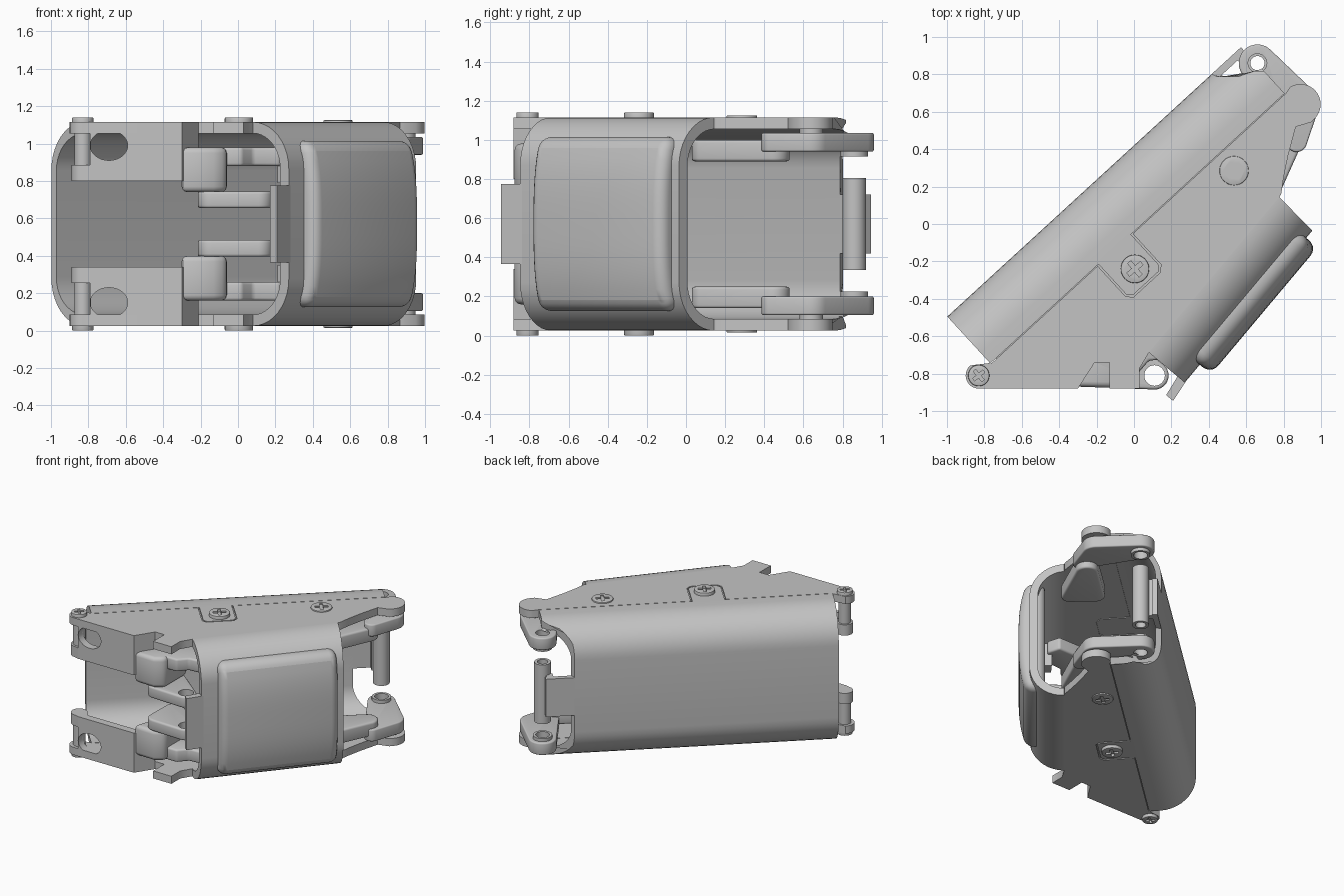
import bpy, bmesh, math
from mathutils import Vector
from mathutils.geometry import convex_hull_2d

if "Cube" in bpy.data.objects:
    bpy.data.objects.remove(bpy.data.objects["Cube"])

ZC, H, T = 0.57, 0.545, 0.06          # centre height, half height, wall thickness
grey = bpy.data.materials.new("plain_grey")
grey.diffuse_color = (0.55, 0.55, 0.55, 1)
grey.use_nodes = True
grey.node_tree.nodes["Principled BSDF"].inputs["Base Color"].default_value = grey.diffuse_color


def W(u, v):   # back shell axes
    return (0.737 * u + 0.676 * v, 0.676 * u - 0.737 * v)


def E(e, m):   # pad shell axes
    return (0.643 * e + 0.766 * m, 0.766 * e - 0.643 * m)


def arc(c, r, a0=0, a1=360, n=32):
    full = abs(a1 - a0) == 360
    k = n if full else n + 1
    return [(c[0] + r * math.cos(math.radians(a0 + (a1 - a0) * i / n)),
             c[1] + r * math.sin(math.radians(a0 + (a1 - a0) * i / n))) for i in range(k)]


def hull(*circles):
    pts = [Vector(p) for x, y, r in circles for p in arc((x, y), r)]
    return [tuple(pts[i]) for i in convex_hull_2d(pts)]


def loft(name, ring_a, ring_b):
    bm = bmesh.new()
    a = [bm.verts.new(p) for p in ring_a]
    b = [bm.verts.new(p) for p in ring_b]
    n = len(a)
    for i in range(n):
        bm.faces.new((a[i], a[(i + 1) % n], b[(i + 1) % n], b[i]))
    bm.faces.new(a[::-1])
    bm.faces.new(b)
    bmesh.ops.recalc_face_normals(bm, faces=bm.faces)
    me = bpy.data.meshes.new(name)
    bm.to_mesh(me)
    bm.free()
    ob = bpy.data.objects.new(name, me)
    ob.location.z = ZC
    bpy.context.collection.objects.link(ob)
    me.materials.append(grey)
    return ob


def finish(ob, bevel=0, cutters=(), mirror=False, seg=3):
    if bevel:
        m = ob.modifiers.new("bevel", 'BEVEL')
        m.width, m.segments, m.limit_method = bevel, seg, 'ANGLE'
        m.angle_limit = math.radians(40)
    for c in cutters:
        m = ob.modifiers.new("cut", 'BOOLEAN')
        m.operation, m.object, m.solver = 'DIFFERENCE', c, 'EXACT'
    if mirror:
        m = ob.modifiers.new("mirror", 'MIRROR')
        m.use_axis = (False, False, True)
        m.use_mirror_merge = False
    bpy.context.view_layer.update()
    bpy.ops.object.select_all(action='DESELECT')
    ob.select_set(True)
    bpy.context.view_layer.objects.active = ob
    for m in list(ob.modifiers):
        bpy.ops.object.modifier_apply(modifier=m.name)
    bpy.ops.object.shade_smooth_by_angle(angle=math.radians(35))
    for c in cutters:
        bpy.data.objects.remove(c)
    return ob


def raw(name, pts, z0, z1):
    return loft(name, [(x, y, z0) for x, y in pts], [(x, y, z1) for x, y in pts])


def prism(name, pts, z0, z1, mirror=True, bevel=0, holes=()):
    cut = [raw("hole_cutter", arc((x, y), r), -1, 1) for x, y, r in holes]
    return finish(raw(name, pts, z0, z1), bevel, cut, mirror)


def u_profile(r, flat, wall, n=10):
    """Closed U section as (depth, z) pairs, outer skin then inner skin."""
    def skin(t, w):
        q = [(flat, H - t)]
        q += [(r - (r - w) * math.sin(math.pi / 2 * i / n),
               H - r + (r - t) * math.cos(math.pi / 2 * i / n)) for i in range(n + 1)]
        return q + [(a, -z) for a, z in q[::-1]]
    return skin(0, 0) + skin(T, wall)[::-1]


def shell_end(a):   # scooped upper end of the back shell
    table = [(0, .85), (.03, .86), (.12, .96), (.155, 1.065), (1, 1.065)]
    for (a0, u0), (a1, u1) in zip(table, table[1:]):
        if a <= a1:
            return u0 + (u1 - u0) * (a - a0) / (a1 - a0)
    return 1.065


# back shell with its screw tab, end tongue and hollow hinge barrel
prof = u_profile(0.26, 0.34, 0.04)
finish(loft("back_shell", [(*W(-1.07, -.31 + a), z) for a, z in prof],
            [(*W(shell_end(a), -.31 + a), z) for a, z in prof]))
prism("screw_tab", [W(-.285, .02), W(-.285, .25), W(-.26, .276), W(-.075, .276),
                    W(-.05, .25), W(-.05, .02)], H - T, H)
prism("end_tongue", [W(.84, -.31), W(1.06, -.31), W(1.06, -.27), W(.84, -.27)], -.15, .15, False)
prism("barrel_web", [W(1.0, -.28), W(1.05, -.28), W(1.05, -.22), W(1.0, -.22)], -.15, .15, False)
prism("hinge_barrel", arc((.66, .86), .06), -.235, .235, False, holes=[(.66, .86, .038)])

# front shell: pad side wall, lower tab and flat side plates
prof = u_profile(0.25, 0.252, T)
finish(loft("front_shell", [(*E(-.475, .753 - a), z) for a, z in prof],
            [(*E(.585 + .1 * a, .753 - a), z) for a, z in prof]))
prism("lower_tab", [E(-.59, .72), E(-.59, .768), E(-.46, .753), E(-.46, .70)], -.205, .205, False)
side = [W(-1.06, .034), W(-.295, .034), W(-.295, .256), W(-.265, .286), W(-.07, .286),
        W(-.04, .256), W(-.04, .034), W(1.07, .034)]
side += arc((.89, .64), .108, 120, -35, 16)
side += [(.95, .545), (.865, .52), (.825, .37), (.8, .25), (.787, .16), E(.61, .503), E(-.475, .503)]
side += [(.055, -.73), (.03, -.77), (.03, -.88), (-.13, -.88), (-.13, -.74), (-.21, -.74),
         (-.3, -.88), (-.83, -.88)]
side += arc((-.83, -.81), .07, 260, 130, 10)
prism("side_plate", side, H - T, H)
# floor of the seam groove, inside the plate thickness
prism("seam_floor", [W(-1.03, .0), W(-1.03, .07), W(-.33, .07), W(-.33, .32), W(0, .32),
                     W(0, .07), W(1.04, .07), W(1.04, .0)], H - T + .005, H - .015)

# soft domed pad
arch = [(-.445, .64)]
for i in range(17):
    t = i / 8 - 1
    arch.append((.445 * t, .832 - .055 * abs(t) ** 3))
arch.append((.445, .64))
finish(loft("pad", [(*E(-.35, m), z) for z, m in arch],
            [(*E(.535, m), z) for z, m in arch]), bevel=.06, seg=5)

# lower flange walls with an oval opening, and their slanted ends
wall = raw("flange_wall", [(-.79, -.88), (-.3, -.88), (-.27, -.82), (-.79, -.82)], .23, H - .01)
oval = [(-.69 + x, .42 + z * .8) for x, z in arc((0, 0), .1)]
oval_cut = loft("oval_cutter", [(x, -1.1, z) for x, z in oval], [(x, -.7, z) for x, z in oval])
finish(wall, cutters=[oval_cut], mirror=True)
prism("flange_end", [(-.3, -.88), (-.21, -.74), (-.28, -.74), (-.34, -.84)], .23, H - .01)
prism("flange_lug", hull((-.83, -.81, .06), (-.78, -.84, .04)), .23, .315)

# inner fork that carries the lower pivot
pivot = (.11, -.81, .055)
fork = [(-.25, -.74), (-.1, -.8), (.02, -.8), (.08, -.73), (.22, -.72), (.31, -.6), (.28, -.5), (-.2, -.5)]
prism("fork_plate", fork, .31, .41, bevel=.015)
prism("fork_end", [(.25, -.72), (.31, -.64), (.27, -.6), (.21, -.68)], .22, .405)
prism("fork_block", [(-.31, -.87), (-.13, -.875), (-.06, -.83), (-.06, -.55), (-.2, -.55)],
      .17, .41, bevel=.03)
prism("fork_arm", hull((.11, -.81, .075), (-.14, -.8, .075), (-.14, -.6, .07)), .085, .175,
      bevel=.015, holes=[pivot])

# hinge links at the upper end
hole = (.66, .86, .05)
prism("hinge_link", hull((.66, .86, .1), (.89, .64, .1), (.87, .44, .055)), .37, .465,
      bevel=.01, holes=[hole])
prism("link_boss", arc((.66, .86), .07), .345, .372, holes=[hole])
prism("link_arm", hull((.82, .45, .08), (.68, .09, .06), (.55, .22, .07)), .32, .43, bevel=.015)
prism("link_spacer", arc((.89, .64), .06), .46, .49)

# cross-head screws (the upper one sits nearly flush) and the lower pins
for name, x, y, r, top, deep in (("middle_screw", 0.005, -.24, .076, .57, .02),
                                 ("upper_screw", .535, .285, .078, .555, .008),
                                 ("pin_head", -.83, -.81, .057, .57, .02)):
    a, b = r * .15, r * .62
    cross = [(b, a), (a, a), (a, b), (-a, b), (-a, a), (-b, a),
             (-b, -a), (-a, -a), (-a, -b), (a, -b), (a, -a), (b, -a)]
    q = math.radians(40)
    cross = [(x + p * math.cos(q) - s * math.sin(q), y + p * math.sin(q) + s * math.cos(q))
             for p, s in cross]
    finish(raw(name, arc((x, y), r), H - .04, top), bevel=.005, seg=2,
           cutters=[raw("cross_cutter", cross, top - deep, .7)], mirror=True)
prism("pin_shaft", arc((-.83, -.81), .045), .26, H - .02)
